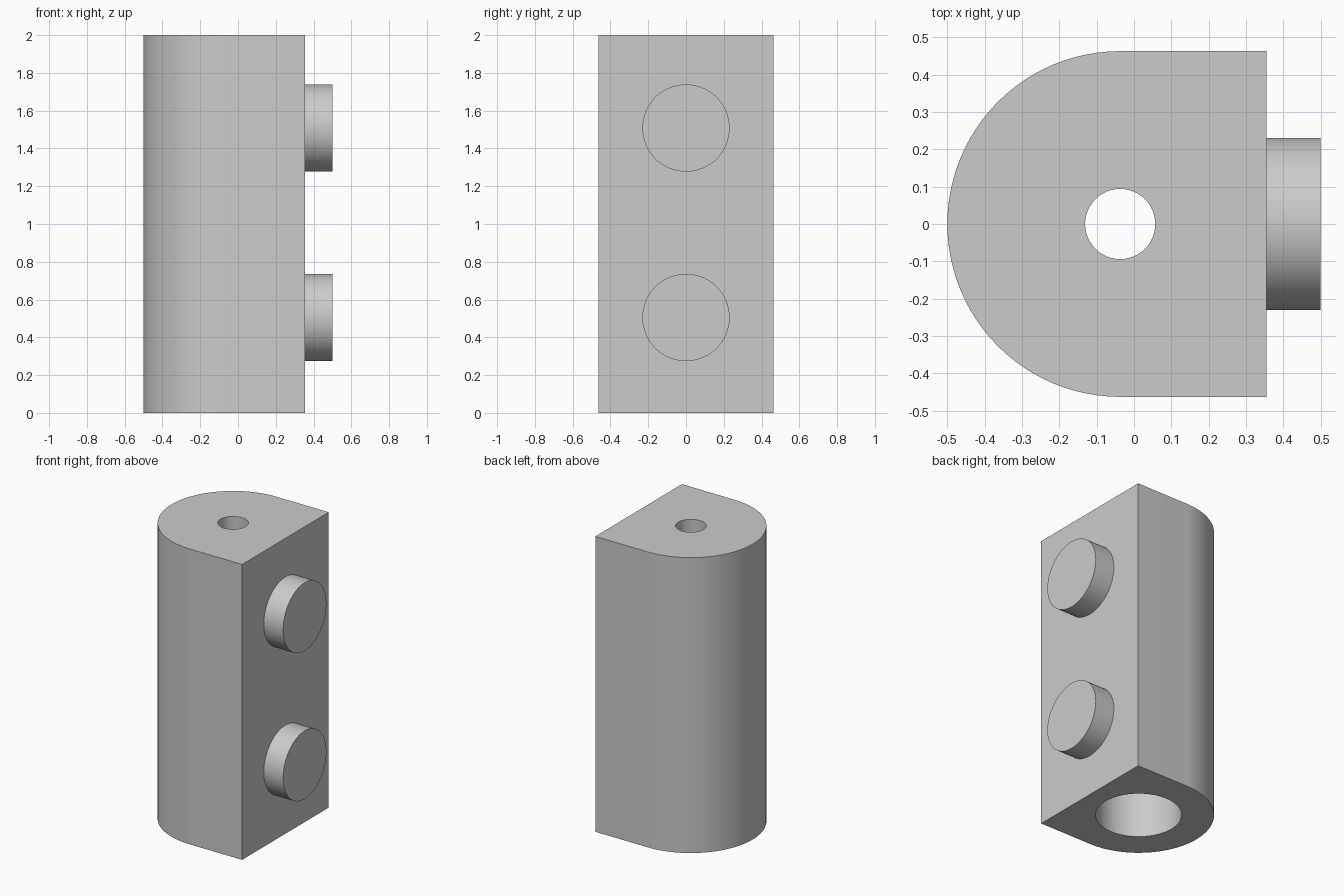
import bpy, bmesh
from math import pi, sin, cos, radians
from mathutils import Matrix

cube = bpy.data.objects.get("Cube")
if cube:
    bpy.data.objects.remove(cube, do_unlink=True)

AXIS_X, RADIUS, FACE_X = -0.037, 0.463, 0.355
HEIGHT, CAP = 2.0, 0.2
BORE_R, HOLE_R = 0.264, 0.094

grey = bpy.data.materials.new("light_grey")
grey.use_nodes = True
colour = (0.6, 0.6, 0.6, 1)
grey.diffuse_color = colour
grey.node_tree.nodes["Principled BSDF"].inputs["Base Color"].default_value = colour


def finish(name, bm):
    bmesh.ops.recalc_face_normals(bm, faces=bm.faces)
    mesh = bpy.data.meshes.new(name)
    bm.to_mesh(mesh)
    bm.free()
    mesh.materials.append(grey)
    obj = bpy.data.objects.new(name, mesh)
    bpy.context.collection.objects.link(obj)
    bpy.ops.object.select_all(action='DESELECT')
    obj.select_set(True)
    bpy.context.view_layer.objects.active = obj
    bpy.ops.object.shade_smooth_by_angle(angle=radians(30))
    return obj


def arc(radius, start, end, count):
    angles = [start + (end - start) * i / count for i in range(count + 1)]
    return [(AXIS_X + radius * cos(a), radius * sin(a)) for a in angles]


def loop(bm, points, z):
    verts = [bm.verts.new((x, y, z)) for x, y in points]
    edges = [bm.edges.new((v, verts[i - 1])) for i, v in enumerate(verts)]
    return verts, edges


def wall(bm, low, high):
    a, b = low[0], high[0]
    for i in range(len(a)):
        bm.faces.new((a[i - 1], a[i], b[i], b[i - 1]))


def ring(bm, outer, inner):
    bmesh.ops.triangle_fill(bm, use_beauty=True, use_dissolve=False,
                            edges=outer[1] + inner[1])


# Body: D-shaped column with a wide bore below and a small hole through the cap
bm = bmesh.new()
outline = arc(RADIUS, pi / 2, 3 * pi / 2, 48) + [(FACE_X, -RADIUS), (FACE_X, RADIUS)]
bore = arc(BORE_R, 0, 2 * pi, 64)[:-1]
hole = arc(HOLE_R, 0, 2 * pi, 48)[:-1]
outer_low, outer_high = loop(bm, outline, 0), loop(bm, outline, HEIGHT)
bore_low, bore_high = loop(bm, bore, 0), loop(bm, bore, HEIGHT - CAP)
hole_low, hole_high = loop(bm, hole, HEIGHT - CAP), loop(bm, hole, HEIGHT)
for low, high in ((outer_low, outer_high), (bore_low, bore_high), (hole_low, hole_high)):
    wall(bm, low, high)
for outer, inner in ((outer_low, bore_low), (bore_high, hole_low), (outer_high, hole_high)):
    ring(bm, outer, inner)
finish("body", bm)

# Round studs on the flat side, slightly sunk into it
for name, z in (("lower_stud", 0.505), ("upper_stud", 1.508)):
    bm = bmesh.new()
    start = FACE_X - 0.02
    place = Matrix.Translation(((start + 0.5) / 2, 0, z)) @ Matrix.Rotation(pi / 2, 4, 'Y')
    bmesh.ops.create_cone(bm, cap_ends=True, segments=64, radius1=0.231, radius2=0.231,
                          depth=0.5 - start, matrix=place)
    finish(name, bm)
